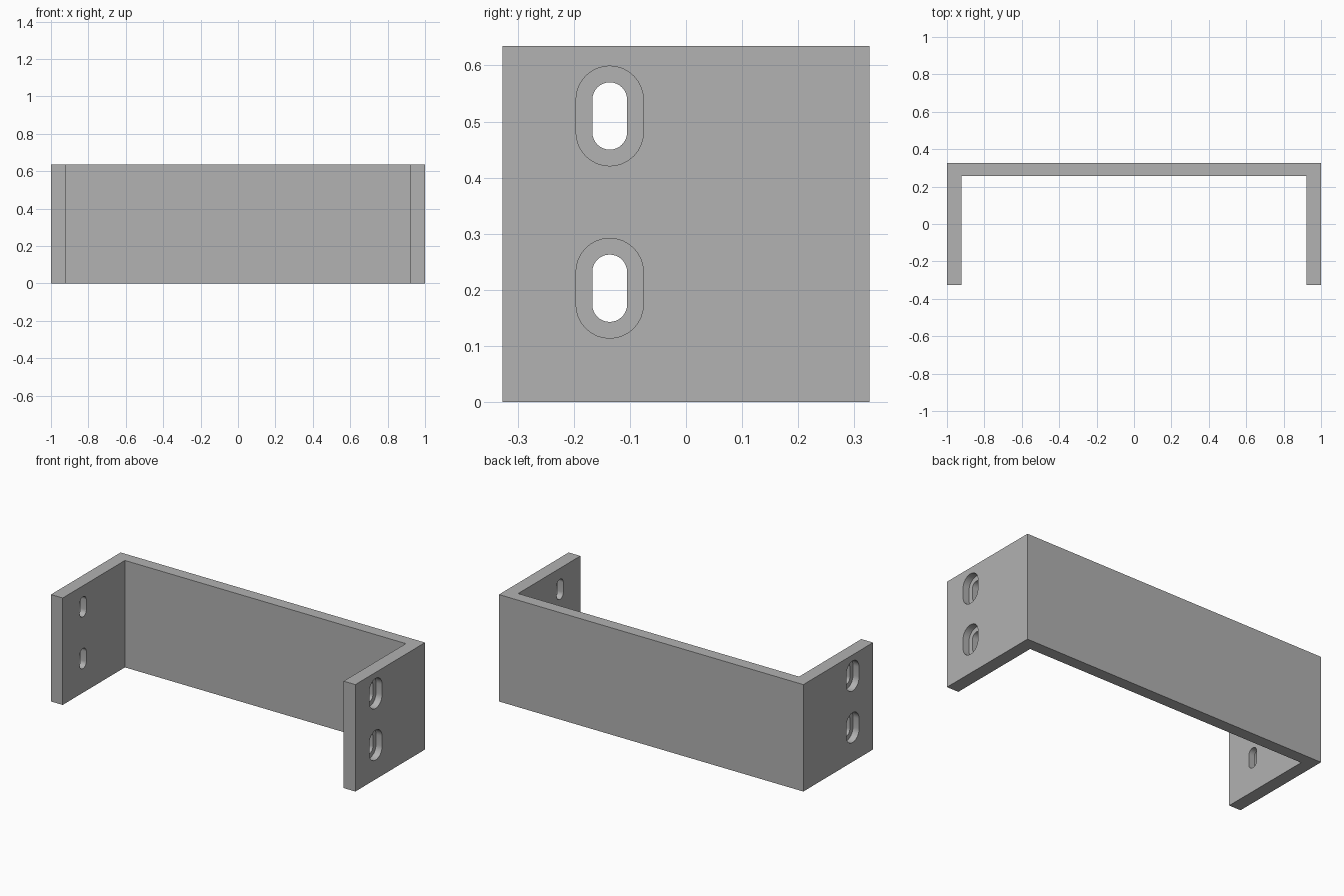
import bpy, bmesh, math

cube = bpy.data.objects.get("Cube")
if cube:
    bpy.data.objects.remove(cube, do_unlink=True)

HALF_X, HALF_Y, HEIGHT = 1.0, 0.327, 0.635
LEG, WALL = 0.077, 0.07            # thickness of the legs and the back wall
SLOT_Y, SLOT_Z = -0.136, (0.203, 0.51)
STRAIGHT = 0.029                   # half length of the slots' straight sides
RECESS = 0.04                      # depth of the wide outer recess

grey = bpy.data.materials.new("plain grey")
grey.use_nodes = True
colour = (0.445, 0.445, 0.445, 1)
grey.diffuse_color = colour
grey.node_tree.nodes["Principled BSDF"].inputs["Base Color"].default_value = colour


def prism(name, points, offset):
    """Extrude a closed outline along an offset vector."""
    bm = bmesh.new()
    face = bm.faces.new([bm.verts.new(p) for p in points])
    top = bmesh.ops.extrude_face_region(bm, geom=[face])["geom"]
    bmesh.ops.translate(bm, vec=offset,
                        verts=[g for g in top if isinstance(g, bmesh.types.BMVert)])
    bmesh.ops.recalc_face_normals(bm, faces=bm.faces)
    mesh = bpy.data.meshes.new(name)
    bm.to_mesh(mesh)
    bm.free()
    mesh.materials.append(grey)
    obj = bpy.data.objects.new(name, mesh)
    bpy.context.collection.objects.link(obj)
    return obj


def slot_cutter(name, x0, x1, z, radius, steps=16):
    """Upright rounded slot running along x."""
    points = []
    for end in (0, 1):
        for i in range(steps + 1):
            a = math.pi * (end + i / steps)
            shift = -STRAIGHT if end else STRAIGHT
            points.append((x0, SLOT_Y + radius * math.cos(a),
                           z + shift + radius * math.sin(a)))
    return prism(name, points, (x1 - x0, 0, 0))


# U-shaped bracket body
inner = HALF_X - LEG
outline = [(-HALF_X, -HALF_Y), (-inner, -HALF_Y), (-inner, HALF_Y - WALL),
           (inner, HALF_Y - WALL), (inner, -HALF_Y), (HALF_X, -HALF_Y),
           (HALF_X, HALF_Y), (-HALF_X, HALF_Y)]
bracket = prism("bracket", [(x, y, 0) for x, y in outline], (0, 0, HEIGHT))

# Through slots and wide recesses on the outside of both legs
cutters = []
for z in SLOT_Z:
    cutters.append(slot_cutter("slot_cutter", -1.2, 1.2, z, 0.031))
    for side in (-1, 1):
        cutters.append(slot_cutter("recess_cutter", side * (HALF_X - RECESS),
                                   side * 1.1, z, 0.06))
for cutter in cutters:
    cutter.hide_render = True
    cutter.hide_viewport = True
    mod = bracket.modifiers.new("cut", "BOOLEAN")
    mod.operation = "DIFFERENCE"
    mod.solver = "EXACT"
    mod.object = cutter

# Bake the cuts, then remove the cutters
bpy.context.view_layer.update()
graph = bpy.context.evaluated_depsgraph_get()
cut_mesh = bpy.data.meshes.new_from_object(bracket.evaluated_get(graph))
bracket.modifiers.clear()
bracket.data = cut_mesh
for cutter in cutters:
    bpy.data.objects.remove(cutter, do_unlink=True)

# Smooth slot ends with crisp edges
bpy.ops.object.select_all(action="DESELECT")
bracket.select_set(True)
bpy.context.view_layer.objects.active = bracket
bpy.ops.object.shade_smooth_by_angle(angle=math.radians(30))
